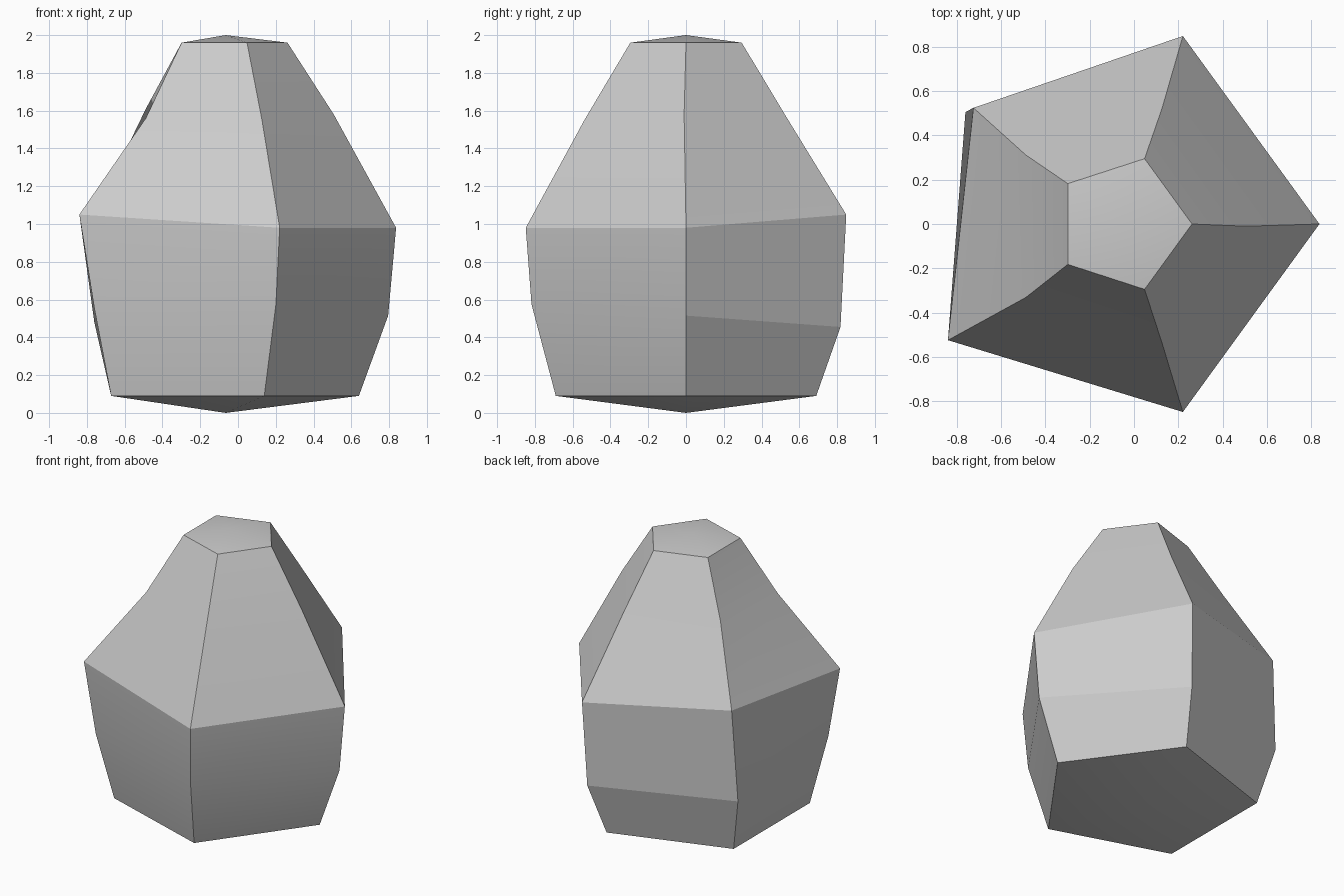
import bpy, bmesh
from math import cos, sin, tau

if "Cube" in bpy.data.objects:
    bpy.data.objects.remove(bpy.data.objects["Cube"])

SIDES = 5

# Stacked pentagons: (centre x, radius, corner heights counter-clockwise from +x)
RINGS = [
    (-0.085, 0.725, [0.09] * 5),
    (-0.065, 0.86, [0.515, 0.455, 0.48, 0.555, 0.575]),
    (-0.055, 0.892, [0.98, 1.05, 1.12, 1.05, 0.98]),
    (-0.043, 0.55, [1.58, 1.58, 1.61, 1.56, 1.55]),
    (-0.048, 0.31, [1.96] * 5),
]
# Hand-chipped corners: (ring, corner) -> x, y nudge
NUDGES = {(2, 2): (0.052, 0.0), (2, 3): (-0.063, 0.0),
          (3, 0): (0.0, -0.01), (3, 2): (0.0, -0.012),
          (3, 3): (0.0, -0.008), (3, 4): (0.0, -0.015)}

bm = bmesh.new()

# Corner rings
loops = []
for r, (cx, radius, heights) in enumerate(RINGS):
    loop = []
    for i, z in enumerate(heights):
        dx, dy = NUDGES.get((r, i), (0, 0))
        a = tau * i / SIDES
        loop.append(bm.verts.new((cx + radius * cos(a) + dx, radius * sin(a) + dy, z)))
    loops.append(loop)

# Side facets
for low, high in zip(loops, loops[1:]):
    for i in range(SIDES):
        j = (i + 1) % SIDES
        bm.faces.new((low[i], low[j], high[j], high[i]))

# Shallow pointed base and top
base = bm.verts.new((-0.065, 0, 0))
tip = bm.verts.new((-0.065, 0, 2))
for i in range(SIDES):
    j = (i + 1) % SIDES
    bm.faces.new((loops[0][j], loops[0][i], base))
    bm.faces.new((loops[-1][i], loops[-1][j], tip))

bmesh.ops.recalc_face_normals(bm, faces=bm.faces)
mesh = bpy.data.meshes.new("faceted_rock")
bm.to_mesh(mesh)
bm.free()
rock = bpy.data.objects.new("faceted_rock", mesh)
bpy.context.collection.objects.link(rock)

# Soften shallow facet breaks, keep the hard corners
bpy.context.view_layer.objects.active = rock
rock.select_set(True)
bpy.ops.object.shade_smooth_by_angle(angle=0.2)
